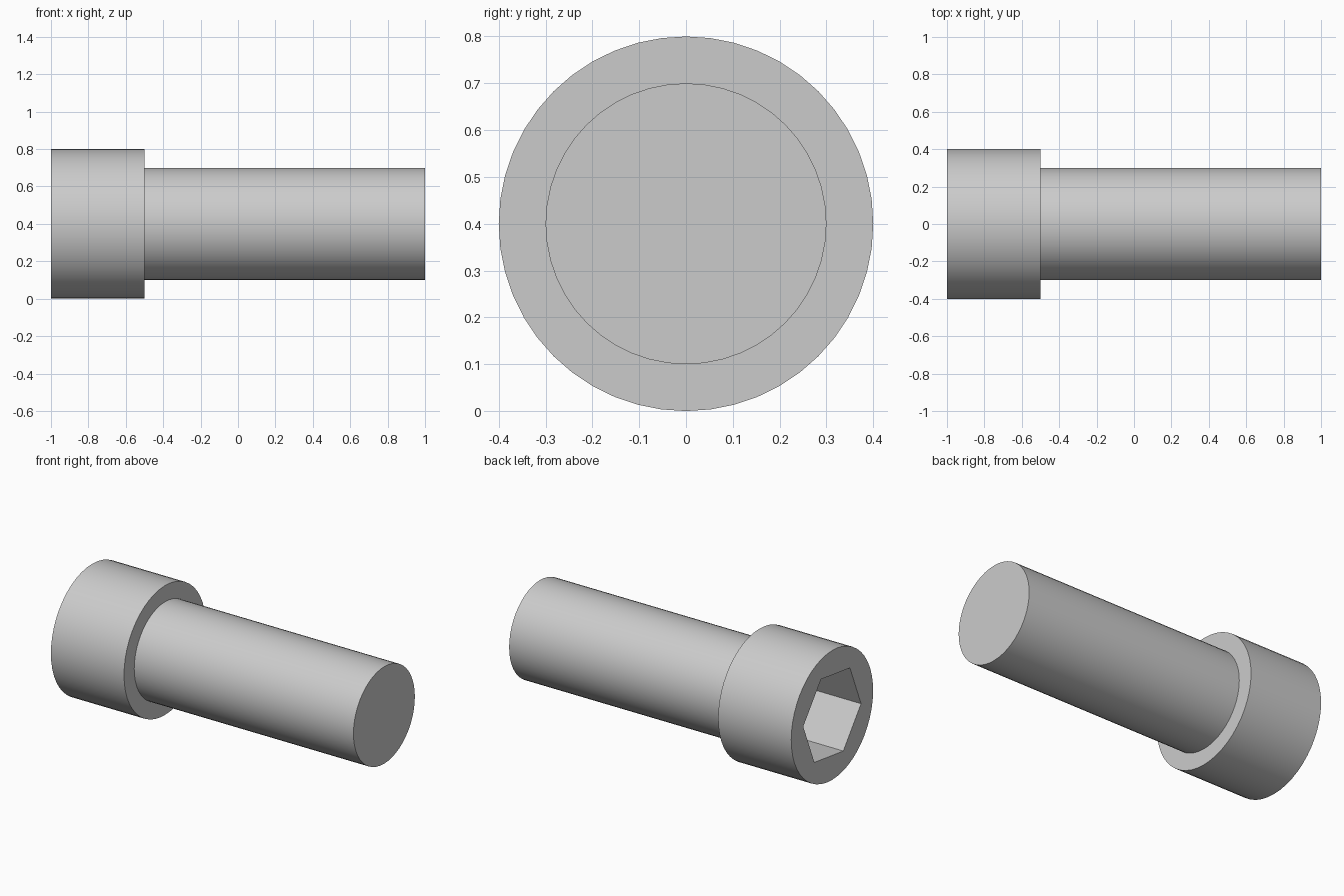
import bpy
import math

SIDES = 48
AXIS_Z = 0.4

cube = bpy.data.objects.get("Cube")
if cube:
    bpy.data.objects.remove(cube, do_unlink=True)

steel = bpy.data.materials.new("plain grey steel")
steel.use_nodes = True
colour = (0.6, 0.6, 0.6, 1.0)
steel.diffuse_color = colour
steel.node_tree.nodes["Principled BSDF"].inputs["Base Color"].default_value = colour


def rod(name, sides, radius, x0, x1, turn=0.0):
    """Prism lying along x from x0 to x1, with a corner at angle `turn` from +y."""
    bpy.ops.mesh.primitive_cylinder_add(vertices=sides, radius=radius, depth=x1 - x0)
    ob = bpy.context.object
    ob.name = name
    # Swap axes so the prism runs along x: local x -> y, y -> z, z -> x
    c, s = math.cos(turn), math.sin(turn)
    for v in ob.data.vertices:
        # primitive's first corner lies on local +y
        a, b, h = v.co.y, -v.co.x, v.co.z
        v.co = (h + (x0 + x1) / 2, a * c - b * s, a * s + b * c + AXIS_Z)
    ob.data.materials.append(steel)
    return ob


def smooth(ob):
    bpy.ops.object.select_all(action='DESELECT')
    ob.select_set(True)
    bpy.context.view_layer.objects.active = ob
    bpy.ops.object.shade_smooth_by_angle(angle=math.radians(30))


# Round head and shank
head = rod("head", SIDES, 0.4, -1.0, -0.5)
shank = rod("shank", SIDES, 0.3, -0.55, 1.0)

# Hexagonal key socket cut into the end of the head
cutter = rod("socket_cutter", 6, 0.285, -1.1, -0.65, math.radians(7.5))
cut = head.modifiers.new("socket", 'BOOLEAN')
cut.operation = 'DIFFERENCE'
cut.solver = 'EXACT'
cut.object = cutter
bpy.ops.object.select_all(action='DESELECT')
head.select_set(True)
bpy.context.view_layer.objects.active = head
bpy.ops.object.modifier_apply(modifier=cut.name)
bpy.data.objects.remove(cutter, do_unlink=True)

for part in (head, shank):
    smooth(part)
